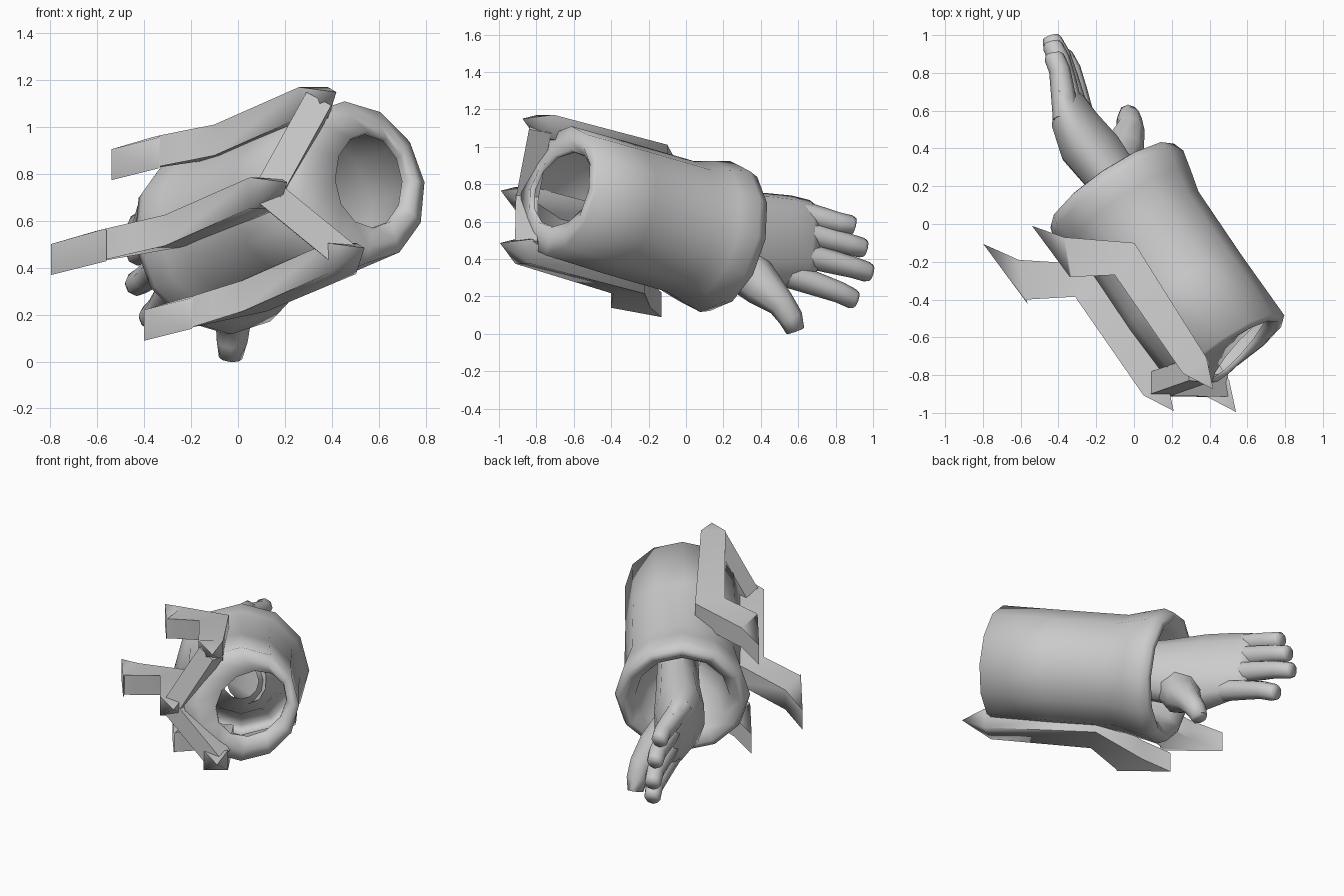
import bpy, bmesh
from math import sin, cos, pi, radians, sqrt
from mathutils import Vector as V

if "Cube" in bpy.data.objects:
    bpy.data.objects.remove(bpy.data.objects["Cube"])


def loft(name, rings, n, caps=(True, True), phase=0.0, angle=50, apex=None):
    """Skin a list of (centre, u, v) elliptical rings; optional apex point closes the start."""
    bm = bmesh.new()
    loops = []
    for c, u, v in rings:
        loops.append([bm.verts.new(V(c) + V(u) * cos(phase + 2 * pi * i / n)
                                   + V(v) * sin(phase + 2 * pi * i / n)) for i in range(n)])
    for a, b in zip(loops, loops[1:]):
        for i in range(n):
            j = (i + 1) % n
            bm.faces.new((a[i], a[j], b[j], b[i]))
    if apex is not None:
        tip = bm.verts.new(apex)
        for i in range(n):
            bm.faces.new((tip, loops[0][i], loops[0][(i + 1) % n]))
    elif caps[0]:
        bm.faces.new(loops[0])
    if caps[1]:
        bm.faces.new(loops[-1])
    bmesh.ops.recalc_face_normals(bm, faces=bm.faces)
    me = bpy.data.meshes.new(name)
    bm.to_mesh(me)
    bm.free()
    for p in me.polygons:
        p.use_smooth = True
    me.set_sharp_from_angle(angle=radians(angle))
    ob = bpy.data.objects.new(name, me)
    bpy.context.collection.objects.link(ob)
    return ob


def tube(name, pts, radii, n=8, phase=0.0, angle=50):
    """Round tube along points with one radius per point."""
    pts = [V(p) for p in pts]
    rings = []
    for i, p in enumerate(pts):
        d = (pts[min(i + 1, len(pts) - 1)] - pts[max(i - 1, 0)]).normalized()
        ref = V((1, 0, 0)) if abs(d.x) < 0.8 else V((0, 0, 1))
        u = (ref - d * ref.dot(d)).normalized()
        rings.append((p, u * radii[i], d.cross(u) * radii[i]))
    return loft(name, rings, n, phase=phase, angle=angle)


# Sleeve: slightly turned opening, then a 12-sided profile (distance along axis, radius)
start = V((0.49, -0.69, 0.765))
axis = V((-0.545, 0.805, -0.233)).normalized()
side = axis.cross(V((0, 0, 1))).normalized()
up = side.cross(axis)
mouth = V((0.567, -0.668, 0.775))
mouth_u, mouth_v = V((0.152, 0.165, 0)), V((-0.01, 0.05, 0.205))
profile = [(0.0, 0.355), (0.4, 0.36), (0.82, 0.36), (0.94, 0.39), (1.05, 0.415), (1.11, 0.395),
           (1.12, 0.36), (1.06, 0.29), (0.88, 0.24), (0.7, 0.11)]
rings = [(mouth + axis * 0.03, mouth_u * 0.98, mouth_v * 0.98), (mouth, mouth_u, mouth_v),
         (start + side * 0.03 - axis * 0.012, side * 0.29, up * 0.29)]
rings += [(start + axis * t + side * (0.014 if t == 0 else 0), side * r, up * r) for t, r in profile]
loft("sleeve", rings, 12, caps=(False, False), angle=120)

# Palm and wrist: flattened oval sections
wide = V((-0.2, 0.05, 0.97)).normalized()
thick = V((0.9, 0.4, 0.18)).normalized()
palm = [((0.10, -0.06, 0.60), 0.17, 0.13), ((-0.08, 0.20, 0.53), 0.22, 0.14),
        ((-0.23, 0.40, 0.49), 0.27, 0.16), ((-0.315, 0.55, 0.495), 0.25, 0.12),
        ((-0.345, 0.65, 0.495), 0.225, 0.08), ((-0.36, 0.70, 0.49), 0.19, 0.045)]
loft("palm", [(c, wide * w, thick * t) for c, w, t in palm], 12, angle=80)

# Fingers, top to bottom: base and tip
fingers = [((-0.36, 0.56, 0.66), (-0.425, 0.90, 0.575)), ((-0.335, 0.60, 0.55), (-0.435, 0.96, 0.455)),
           ((-0.31, 0.60, 0.43), (-0.44, 0.99, 0.325)), ((-0.275, 0.55, 0.315), (-0.38, 0.91, 0.18))]
for i, (a, b) in enumerate(fingers):
    a, b = V(a), V(b)
    bend = V((0.015, 0, 0.004 * (i - 1)))
    tube("finger_%d" % (i + 1),
         [a, a.lerp(b, 0.45) + bend * 0.7, a.lerp(b, 0.75) + bend, a.lerp(b, 0.94), b],
         [0.07, 0.063, 0.057, 0.054, 0.044], angle=80)

# Thumb
tube("thumb", [(-0.12, 0.30, 0.36), (-0.05, 0.41, 0.25), (-0.02, 0.51, 0.16),
               (-0.025, 0.56, 0.085), (-0.032, 0.585, 0.015)],
     [0.14, 0.11, 0.075, 0.066, 0.05], angle=80)

# Claws: one square bar shape repeated at three offsets, each with its own outer reach
K = sqrt(2)
h = V((0, 0, 0.066)) * K
bar = [((0.322, -0.75, 1.105), (0.062, 0.042, 0)), ((-0.05, -0.185, 0.945), (0.052, 0.085, 0)),
       ((-0.35, -0.175, 0.895), (-0.02, 0.105, -0.005)), ((-0.44, -0.145, 0.865), (-0.1, 0.135, -0.025))]
claws = [("upper", V((0, 0, 0)), V((0, 0, 0)), 1.0),
         ("middle", V((-0.21, -0.115, -0.385)), V((-0.03, -0.005, -0.015)), 1.18),
         ("lower", V((0.12, -0.12, -0.665)), V((0.02, 0, -0.02)), 1.0)]
for name, o, reach, wider in claws:
    loft(name + "_claw",
         [(V(c) + o + (reach if i > 1 else V()), V(s) * K * (wider if i > 2 else 1), h)
          for i, (c, s) in enumerate(bar)],
         4, phase=pi / 4, angle=80, apex=V((0.42, -0.875, 1.15)) + o)

# Struts joining the claw fronts in a V
knots = [V((0.345, -0.775, 1.11)), V((0.13, -0.85, 0.72)), V((0.46, -0.855, 0.45))]
for name, i in (("upper_strut", 0), ("lower_strut", 1)):
    tube(name, knots[i:i + 2], [0.085, 0.085], n=4, phase=pi / 4, angle=80)
